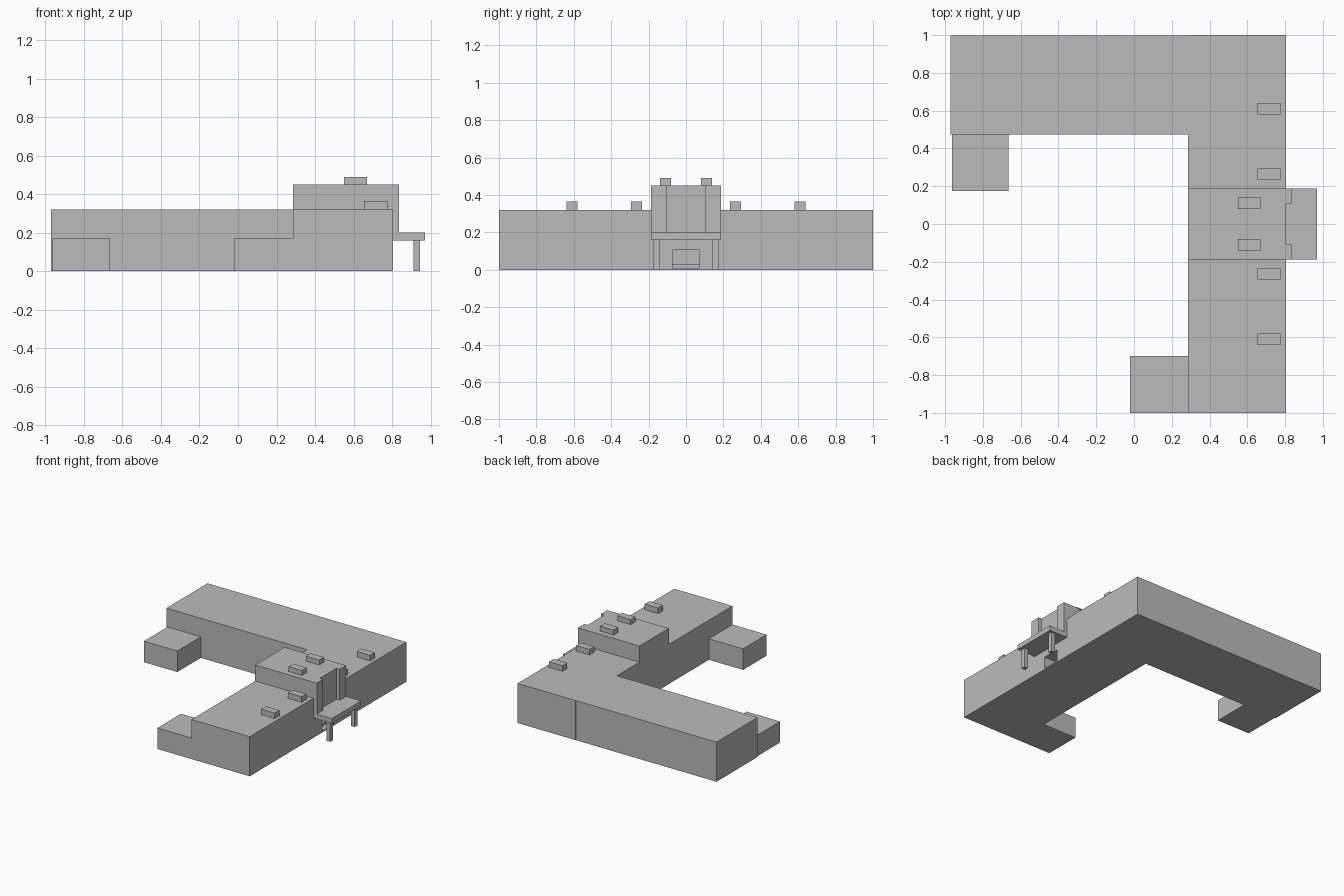
import bpy
import bmesh

cube = bpy.data.objects.get("Cube")
if cube:
    bpy.data.objects.remove(cube, do_unlink=True)

grey = bpy.data.materials.new("light_grey")
grey.use_nodes = True
GREY = (0.5, 0.5, 0.5, 1)
grey.diffuse_color = GREY
grey.node_tree.nodes["Principled BSDF"].inputs["Base Color"].default_value = GREY


def box(name, x, y, z):
    """Box from (min, max) ranges on each axis."""
    bm = bmesh.new()
    bmesh.ops.create_cube(bm, size=1)
    for v in bm.verts:
        v.co = [r[0] + (c + 0.5) * (r[1] - r[0]) for c, r in zip(v.co, (x, y, z))]
    mesh = bpy.data.meshes.new(name)
    bm.to_mesh(mesh)
    bm.free()
    mesh.materials.append(grey)
    obj = bpy.data.objects.new(name, mesh)
    bpy.context.collection.objects.link(obj)
    return obj


def pair(name, x, y, z):
    """Matching boxes on both sides of the entrance axis."""
    box("north_" + name, x, y, z)
    box("south_" + name, x, (-y[1], -y[0]), z)


ROOF, LOW_ROOF, TOWER_ROOF = 0.32, 0.17, 0.45
INNER, OUTER = 0.285, 0.805

# Long hall on either side of the entrance, and the rear wing
pair("hall", (INNER, OUTER), (0.187, 1), (0, ROOF))
box("rear_wing", (-0.972, INNER), (0.475, 0.999), (0, ROOF))

# Low annexes at the ends
box("rear_annex", (-0.963, -0.665), (0.175, 0.475), (0, LOW_ROOF))
box("front_annex", (-0.02, INNER), (-1, -0.7), (0, LOW_ROOF))

# Taller entrance block with a recessed doorway
entrance = box("entrance_block", (INNER, OUTER), (-0.187, 0.187), (0, TOWER_ROOF))
cutter = box("doorway_cutter", (0.705, 0.9), (-0.072, 0.072), (0.01, 0.105))
cutter.hide_render = True
cutter.hide_viewport = True
cut = entrance.modifiers.new("doorway", "BOOLEAN")
cut.operation = "DIFFERENCE"
cut.solver = "EXACT"
cut.object = cutter
box("door_step", (0.705, 0.755), (-0.072, 0.072), (0.01, 0.03))

# Canopy, its posts and the pilasters above it
box("canopy", (OUTER, 0.97), (-0.187, 0.187), (0.16, 0.2))
pair("canopy_post", (0.912, 0.945), (0.138, 0.173), (0, 0.16))
pair("pilaster", (OUTER, 0.835), (0.105, 0.187), (0.2, TOWER_ROOF))

# Rooftop units
pair("tower_roof_unit", (0.55, 0.67), (0.08, 0.14), (TOWER_ROOF, 0.49))
for label, y in (("inner", 0.235), ("outer", 0.58)):
    pair(label + "_roof_unit", (0.655, 0.775), (y, y + 0.06), (ROOF, 0.365))
